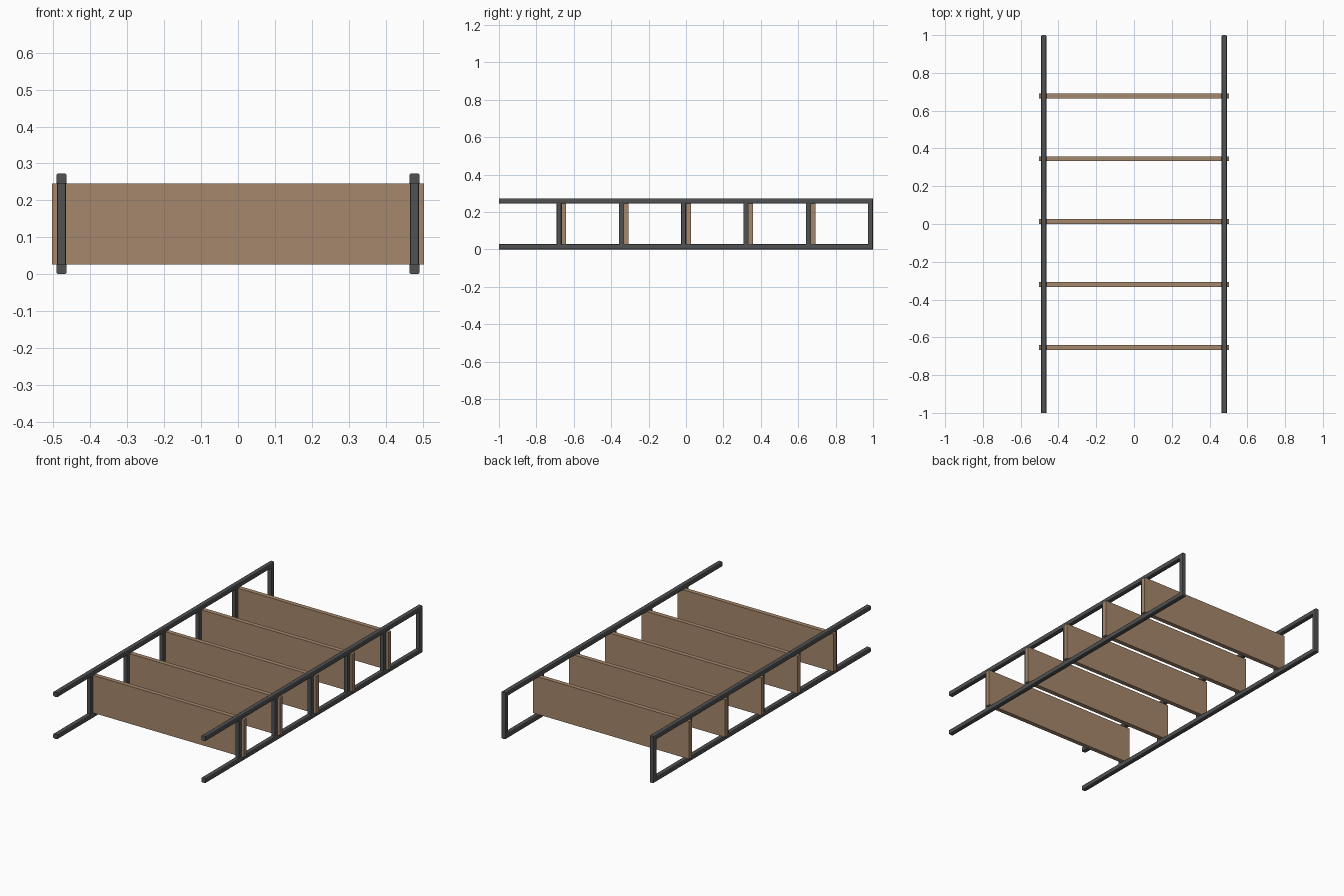
import bpy, bmesh, math

if "Cube" in bpy.data.objects:
    bpy.data.objects.remove(bpy.data.objects["Cube"])

def material(name, rgb):
    m = bpy.data.materials.new(name)
    m.diffuse_color = (*rgb, 1)
    m.use_nodes = True
    m.node_tree.nodes["Principled BSDF"].inputs["Base Color"].default_value = m.diffuse_color
    return m

METAL = material("dark grey metal", (0.08, 0.082, 0.085))
WOOD = material("brown wood", (0.38, 0.245, 0.15))

HALF = 0.014      # half thickness of the frame tube
HEIGHT = 0.273
RAIL_X = 0.478
PITCH = 0.333
END_Y = 1 - HALF

def rounded_square(half, r, steps=3):
    """Closed cross-section with softened corners."""
    pts = []
    for k, (sx, sy) in enumerate([(1, 1), (-1, 1), (-1, -1), (1, -1)]):
        for i in range(steps):
            a = math.pi / 2 * (k + i / (steps - 1))
            pts.append((sx * (half - r) + r * math.cos(a), sy * (half - r) + r * math.sin(a)))
    return pts

def loft(name, rings, mat):
    """Join equal rings of points into a capped tube."""
    bm = bmesh.new()
    vs = [[bm.verts.new(p) for p in ring] for ring in rings]
    n = len(vs[0])
    for a, b in zip(vs, vs[1:]):
        for i in range(n):
            j = (i + 1) % n
            bm.faces.new((a[i], a[j], b[j], b[i]))
    bm.faces.new(vs[0])
    bm.faces.new(vs[-1])
    bmesh.ops.recalc_face_normals(bm, faces=bm.faces)
    me = bpy.data.meshes.new(name)
    bm.to_mesh(me)
    bm.free()
    me.materials.append(mat)
    ob = bpy.data.objects.new(name, me)
    bpy.context.collection.objects.link(ob)
    return ob

def box(name, x, y, z, mat):
    ring = lambda h: [(x[0], y[0], h), (x[1], y[0], h), (x[1], y[1], h), (x[0], y[1], h)]
    return loft(name, [ring(z[0]), ring(z[1])], mat)

profile = rounded_square(HALF, 0.006)
post_profile = rounded_square(0.0125, 0.004)
lo, hi = HALF, HEIGHT - HALF
post_ys = [END_Y - PITCH * i for i in range(1, 6)]

for side, sx in (("left", -1), ("right", 1)):
    x = sx * RAIL_X
    # U-shaped side frame: bottom rail, mitred end upright, top rail
    loft(side + "_frame", [
        [(x + u, -1, lo - v) for u, v in profile],
        [(x + u, END_Y + v, lo - v) for u, v in profile],
        [(x + u, END_Y + v, hi + v) for u, v in profile],
        [(x + u, -1, hi + v) for u, v in profile]], METAL)
    # Uprights between the rails
    for i, y in enumerate(post_ys):
        loft(f"{side}_upright_{i + 1}",
             [[(x + u, y + v, z) for u, v in post_profile] for z in (0.02, HEIGHT - 0.02)], METAL)

# Boards standing just behind each pair of uprights
for i, y in enumerate(post_ys):
    box(f"board_{i + 1}", (-0.504, 0.504), (y + 0.0125, y + 0.0385), (0.027, 0.246), WOOD)
